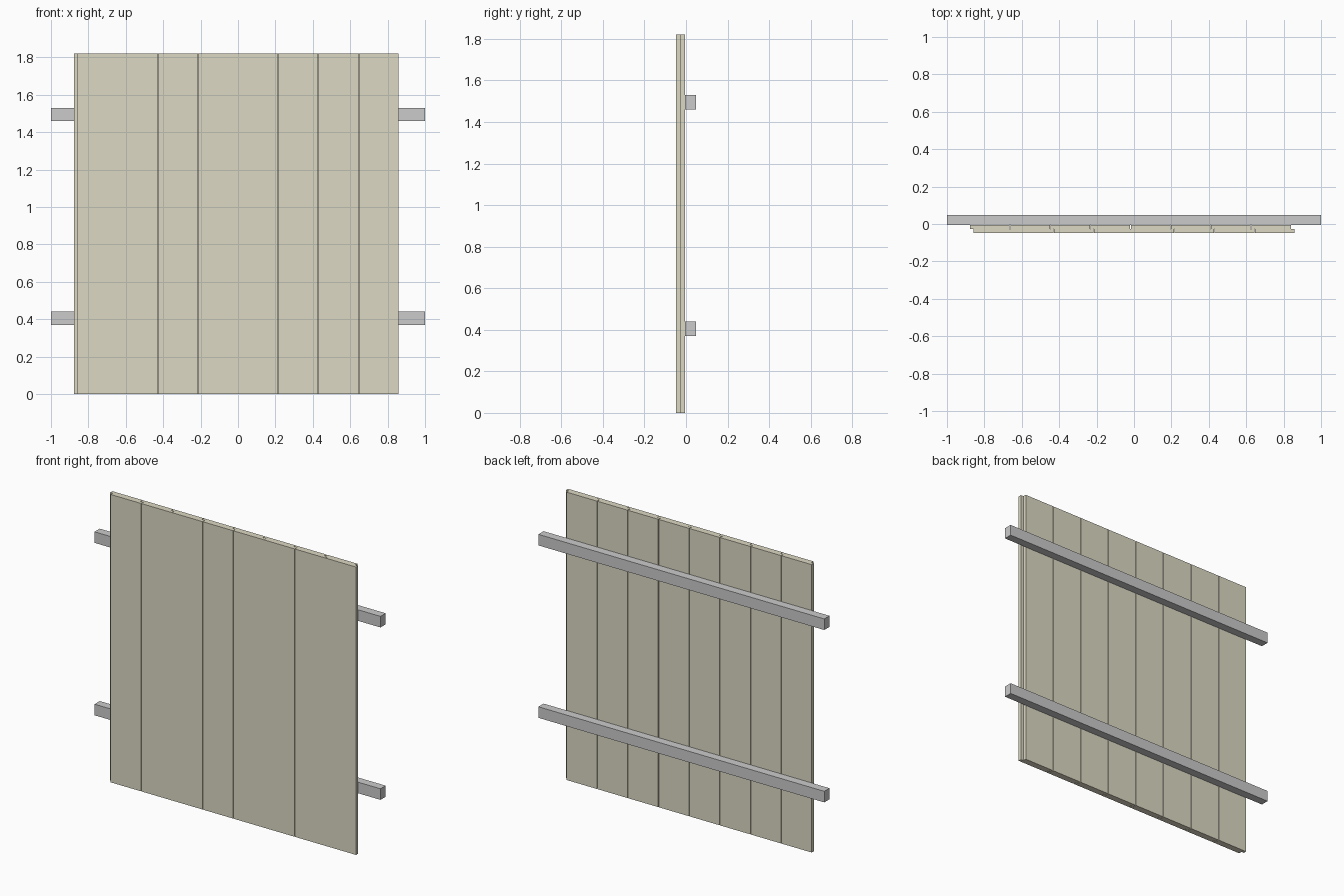
import bpy

if "Cube" in bpy.data.objects:
    bpy.data.objects.remove(bpy.data.objects["Cube"])

HEIGHT = 1.82
Y_FRONT, Y_BACK = -0.047, -0.005
Y_LAP = -0.026
PITCH, FACE = 0.2148, 0.2128
FIRST_X = -0.858
LAP = 0.018
COUNT = 8


def make_object(name, verts, faces, material=None):
    mesh = bpy.data.meshes.new(name)
    mesh.from_pydata(verts, [], faces)
    mesh.update()
    obj = bpy.data.objects.new(name, mesh)
    bpy.context.collection.objects.link(obj)
    if material:
        mesh.materials.append(material)
    return obj


def prism(name, profile, z0, z1, material=None):
    """Extrude a counter-clockwise xy profile from z0 to z1."""
    n = len(profile)
    verts = [(x, y, z0) for x, y in profile] + [(x, y, z1) for x, y in profile]
    faces = [tuple(reversed(range(n))), tuple(range(n, 2 * n))]
    faces += [(i, (i + 1) % n, n + (i + 1) % n, n + i) for i in range(n)]
    return make_object(name, verts, faces, material)


wood = bpy.data.materials.new("pale_timber")
wood.diffuse_color = (0.72, 0.694, 0.55, 1)
wood.use_nodes = True
wood.node_tree.nodes["Principled BSDF"].inputs["Base Color"].default_value = wood.diffuse_color

# Shiplap boards: rear tongue on the left, front lip on the right
for k in range(COUNT):
    x0 = FIRST_X + k * PITCH
    x1 = x0 + FACE
    lap_back = Y_LAP + 0.0005   # small clearance in the overlap
    lap_front = Y_LAP - 0.0005
    profile = [
        (x0, Y_FRONT), (x1, Y_FRONT),
        (x1, lap_front), (x1 - LAP - 0.002, lap_front),
        (x1 - LAP - 0.002, Y_BACK), (x0 - LAP, Y_BACK),
        (x0 - LAP, lap_back), (x0, lap_back),
    ]
    prism(f"cladding_board_{k + 1}", profile, 0, HEIGHT, wood)

# Horizontal rails behind the boards
rail = [(-1, Y_BACK), (1, Y_BACK), (1, 0.047), (-1, 0.047)]
for name, z in (("lower_rail", 0.37), ("upper_rail", 1.46)):
    prism(name, rail, z, z + 0.07)
